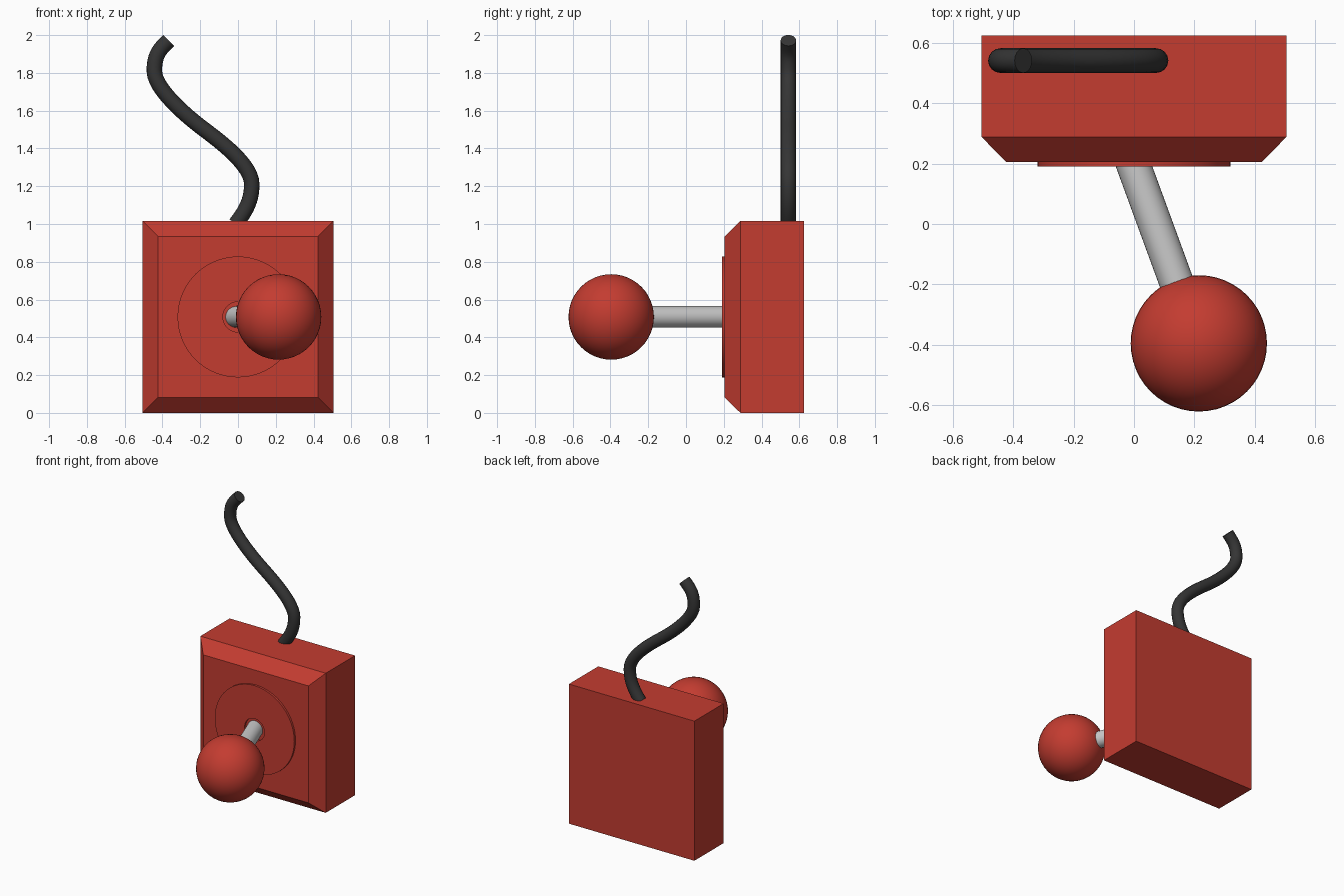
import bpy, bmesh, math
from mathutils import Vector

if "Cube" in bpy.data.objects:
    bpy.data.objects.remove(bpy.data.objects["Cube"])


def material(name, rgb):
    m = bpy.data.materials.new(name)
    m.diffuse_color = (*rgb, 1)
    m.use_nodes = True
    m.node_tree.nodes["Principled BSDF"].inputs["Base Color"].default_value = m.diffuse_color
    return m


RED = material("red", (0.55, 0.045, 0.03))
BLACK = material("black", (0.035, 0.035, 0.035))
CZ = 0.508  # height of the lever axis


def add_mesh(name, bm, mat=None):
    bmesh.ops.recalc_face_normals(bm, faces=bm.faces)
    me = bpy.data.meshes.new(name)
    bm.to_mesh(me)
    bm.free()
    ob = bpy.data.objects.new(name, me)
    bpy.context.collection.objects.link(ob)
    if mat:
        me.materials.append(mat)
    return ob


def smooth(ob):
    bpy.ops.object.select_all(action='DESELECT')
    ob.select_set(True)
    bpy.context.view_layer.objects.active = ob
    bpy.ops.object.shade_smooth_by_angle(angle=math.radians(35))


# Housing: square box with a chamfered front
bm = bmesh.new()
rings = []
for half, y in ((0.423, 0.205), (0.505, 0.288), (0.505, 0.625)):
    h = half * CZ / 0.505
    rings.append([bm.verts.new((sx * half, y, CZ + sz * h))
                  for sx, sz in ((-1, -1), (1, -1), (1, 1), (-1, 1))])
bm.faces.new(rings[0])
bm.faces.new(rings[-1])
for a, b in zip(rings, rings[1:]):
    for i in range(4):
        j = (i + 1) % 4
        bm.faces.new((a[i], a[j], b[j], b[i]))
add_mesh("housing", bm, RED)

# Round mounting plate with a centre hole, spun about the y axis
bm = bmesh.new()
pts = [bm.verts.new((r, y, CZ)) for r, y in
       ((0.08, 0.215), (0.08, 0.19), (0.32, 0.19), (0.32, 0.215))]
edges = [bm.edges.new((pts[i], pts[(i + 1) % 4])) for i in range(4)]
bmesh.ops.spin(bm, geom=pts + edges, cent=(0, 0, CZ), axis=(0, 1, 0),
               angle=math.tau, steps=64, use_duplicate=False)
bmesh.ops.remove_doubles(bm, verts=bm.verts, dist=1e-4)
smooth(add_mesh("mounting_plate", bm, RED))

# Lever rod, tilted 20 degrees to the side
ball = Vector((0.215, -0.396, CZ))
root = Vector((-0.016, 0.235, CZ))
axis = ball - root
bm = bmesh.new()
bmesh.ops.create_cone(bm, cap_ends=True, segments=32, radius1=0.057,
                      radius2=0.057, depth=axis.length)
rod = add_mesh("lever_rod", bm)
rod.location = (ball + root) / 2
rod.rotation_euler = axis.to_track_quat('Z', 'Y').to_euler()
smooth(rod)

# Lever knob
bm = bmesh.new()
bmesh.ops.create_uvsphere(bm, u_segments=48, v_segments=24, radius=0.226)
knob = add_mesh("lever_knob", bm, RED)
knob.location = ball
smooth(knob)

# Cable: S-shaped curve leaving the top; (x, z, handle dx, handle dz)
path = [(-0.012, 1.0, 0.04, 0.055), (0.073, 1.21, 0, 0.1),
        (-0.185, 1.505, -0.1, 0.075), (-0.443, 1.81, 0, 0.09),
        (-0.367, 1.972, 0.045, 0.045)]
cu = bpy.data.curves.new("cable", 'CURVE')
cu.dimensions = '3D'
cu.bevel_depth = 0.041
cu.bevel_resolution = 6
cu.use_fill_caps = True
cu.resolution_u = 12
sp = cu.splines.new('BEZIER')
sp.bezier_points.add(len(path) - 1)
for p, (x, z, dx, dz) in zip(sp.bezier_points, path):
    p.handle_left_type = p.handle_right_type = 'FREE'
    p.co = (x, 0.542, z)
    p.handle_left = (x - dx, 0.542, z - dz)
    p.handle_right = (x + dx, 0.542, z + dz)
cable = bpy.data.objects.new("cable", cu)
bpy.context.collection.objects.link(cable)
cu.materials.append(BLACK)
bpy.ops.object.select_all(action='DESELECT')
cable.select_set(True)
bpy.context.view_layer.objects.active = cable
bpy.ops.object.convert(target='MESH')
smooth(bpy.context.view_layer.objects.active)
